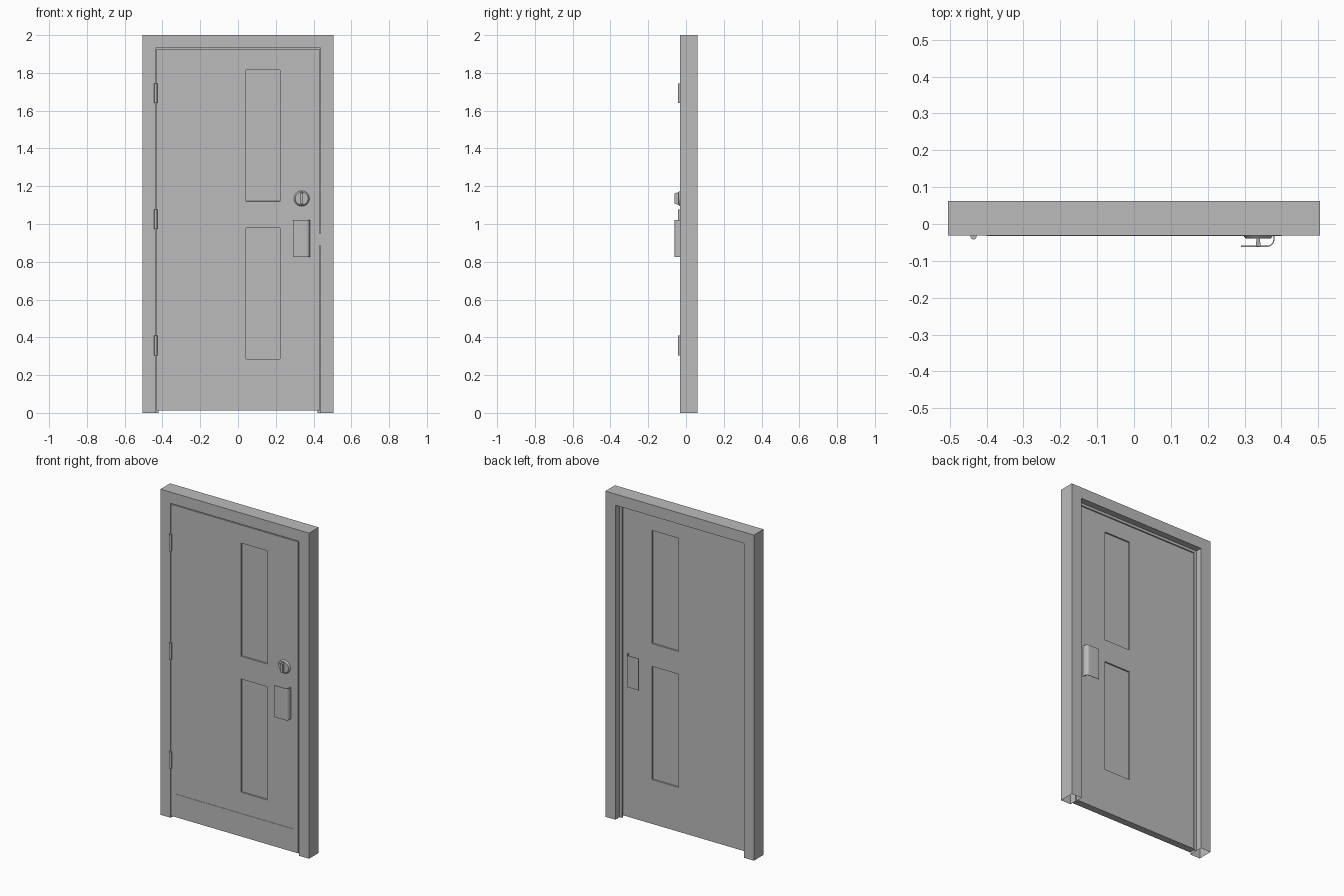
import bpy, bmesh, math
from mathutils import Matrix, Vector

if "Cube" in bpy.data.objects:
    bpy.data.objects.remove(bpy.data.objects["Cube"])

grey = bpy.data.materials.new("painted_grey")
grey.diffuse_color = (0.5, 0.5, 0.5, 1)
grey.use_nodes = True
grey.node_tree.nodes["Principled BSDF"].inputs["Base Color"].default_value = grey.diffuse_color

FRONT, BACK = -0.031, 0.013      # door leaf faces
HALF_W = 0.505


def finish(name, bm, smooth=False, normals=True):
    if normals:
        bmesh.ops.recalc_face_normals(bm, faces=bm.faces)
    me = bpy.data.meshes.new(name)
    bm.to_mesh(me)
    bm.free()
    me.materials.append(grey)
    ob = bpy.data.objects.new(name, me)
    bpy.context.collection.objects.link(ob)
    if smooth:
        bpy.ops.object.select_all(action='DESELECT')
        ob.select_set(True)
        bpy.context.view_layer.objects.active = ob
        bpy.ops.object.shade_smooth_by_angle(angle=math.radians(35))
    return ob


def box(name, lo, hi):
    lo, hi = Vector(lo), Vector(hi)
    bm = bmesh.new()
    bmesh.ops.create_cube(bm, size=1, matrix=Matrix.Translation((lo + hi) / 2)
                          @ Matrix.Diagonal((*(hi - lo), 1)))
    return finish(name, bm)


def cone(name, centre, axis, r1, r2, depth, segments):
    bm = bmesh.new()
    rot = Vector((0, 0, 1)).rotation_difference(Vector(axis)).to_matrix().to_4x4()
    bmesh.ops.create_cone(bm, cap_ends=True, segments=segments, radius1=r1, radius2=r2,
                          depth=depth, matrix=Matrix.Translation(centre) @ rot)
    return finish(name, bm, True)


# Hollow pressed frame: stop profile swept up, across and down, open at the feet
profile = [(0, FRONT), (0.069, FRONT), (0.069, 0.014), (0.085, 0.014),
           (0.085, 0.022), (0.069, 0.022), (0.069, 0.062), (0, 0.062)]
bm = bmesh.new()
rings = []
for side, top in ((-1, 0), (-1, 1), (1, 1), (1, 0)):
    rings.append([bm.verts.new((side * (HALF_W - d), y, (2 - d) * top)) for d, y in profile])
for a, b in zip(rings, rings[1:]):
    for i in range(len(profile)):
        j = (i + 1) % len(profile)
        bm.faces.new((a[i], a[j], b[j], b[i]))
finish("door_frame", bm)

# Door leaf with two recessed panels on each face
xs = [-0.432, 0.042, 0.222, 0.431]
zs = [0.013, 0.285, 0.98, 1.12, 1.815, 1.926]
bm = bmesh.new()
grid = {(i, k, s): bm.verts.new((x, (FRONT, BACK)[s], z))
        for i, x in enumerate(xs) for k, z in enumerate(zs) for s in (0, 1)}
panels = []
for i in range(len(xs) - 1):
    for k in range(len(zs) - 1):
        for s in (0, 1):
            f = bm.faces.new([grid[c] for c in ((i, k, s), (i + 1, k, s),
                                                (i + 1, k + 1, s), (i, k + 1, s))])
            if i == 1 and k in (1, 3):
                panels.append(f)
rim = [e for e in bm.edges if e.is_boundary]
bmesh.ops.bridge_loops(bm, edges=rim)
bmesh.ops.recalc_face_normals(bm, faces=bm.faces)
bmesh.ops.inset_individual(bm, faces=panels, thickness=0.001, depth=-0.008)
finish("door_leaf", bm)

# Kick plate
box("kick_plate", (-0.4, FRONT - 0.002, 0.015), (0.4, FRONT + 0.001, 0.155))

# Hinge knuckles
for n, z in enumerate((0.357, 1.025, 1.692)):
    cone(f"hinge_{n + 1}", (-0.4355, FRONT - 0.003, z), (0, 0, 1), 0.008, 0.008, 0.104, 16)


# Curved pull plates, one on each face
def pull(name, face, out):
    t, r, far = 0.003, 0.02, 0.031
    path = [(0.291, far)]

    def arc(rad):
        return [(0.361 + rad * math.sin(a), far - r + rad * math.cos(a))
                for a in [math.pi / 2 * n / 8 for n in range(9)]]
    path = ([(0.291, far)] + arc(r) + [(0.361 + r, 0), (0.361 + r - t, 0)]
            + arc(r - t)[::-1] + [(0.291, far - t)])
    bm = bmesh.new()
    f = bm.faces.new([bm.verts.new((x, face + out * d, 0.825)) for x, d in path])
    up = bmesh.ops.extrude_face_region(bm, geom=[f])
    bmesh.ops.translate(bm, vec=(0, 0, 0.195),
                        verts=[v for v in up["geom"] if isinstance(v, bmesh.types.BMVert)])
    finish(name, bm, True)


pull("front_pull", FRONT, -1)
pull("back_pull", BACK, 1)

# Deadbolt rose and tapered thumb turn
cone("deadbolt_rose", (0.337, FRONT - 0.004, 1.135), (0, -1, 0), 0.041, 0.034, 0.008, 32)
bm = bmesh.new()
bmesh.ops.create_cube(bm, size=1)
for v in bm.verts:
    outer = v.co.y < 0
    v.co = (0.337 + v.co.x * (0.014 if outer else 0.008),
            FRONT - (0.03 if outer else 0.007),
            1.135 + v.co.z * (0.056 if outer else 0.066))
bmesh.ops.bevel(bm, geom=bm.edges[:], offset=0.002, segments=2, affect='EDGES')
finish("thumb_turn", bm, True)

# Latch bolt bridging the gap to the frame
box("latch_bolt", (0.425, FRONT + 0.006, 0.885), (0.438, FRONT + 0.022, 0.95))
